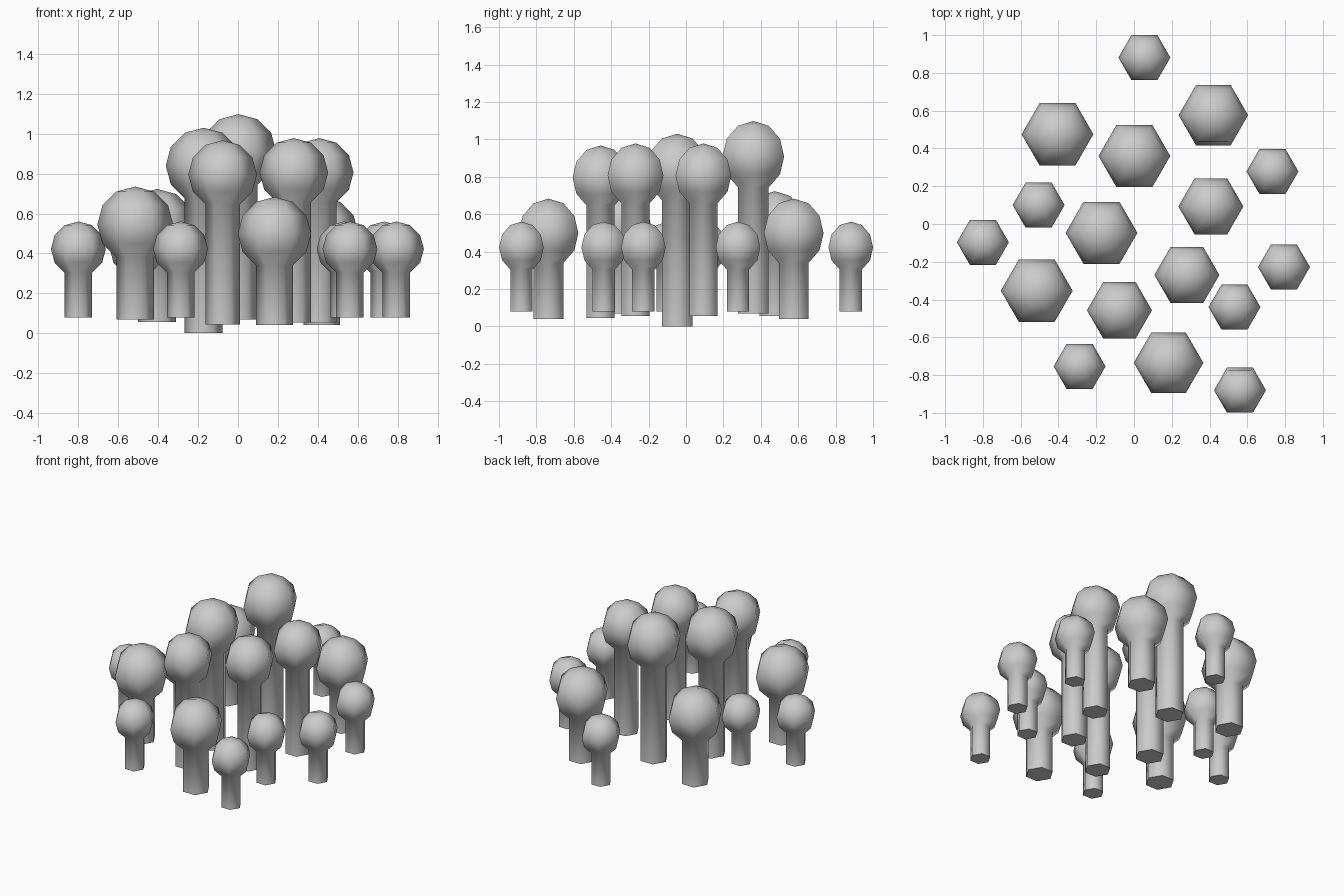
import bpy, bmesh
from math import sin, cos, radians

if "Cube" in bpy.data.objects:
    bpy.data.objects.remove(bpy.data.objects["Cube"])

SIDES = 6

# Each kind: head radius and z of its top above the foot
KINDS = {
    "tall_tree": (0.190, 1.03),
    "slim_tree": (0.172, 0.923),
    "broad_tree": (0.190, 0.667),
    "round_tree": (0.184, 0.643),
    "small_tree": (0.1375, 0.48),
}

# kind, x, y, z of the foot
TREES = [
    ("tall_tree", -0.172, -0.047, 0.0), ("tall_tree", 0.002, 0.36, 0.068),
    ("slim_tree", -0.077, -0.457, 0.044), ("slim_tree", 0.28, -0.27, 0.055),
    ("slim_tree", 0.407, 0.093, 0.055),
    ("broad_tree", -0.515, -0.353, 0.068), ("broad_tree", -0.405, 0.475, 0.056),
    ("round_tree", 0.183, -0.735, 0.04), ("round_tree", 0.42, 0.576, 0.04),
    ("small_tree", 0.055, 0.881, 0.08), ("small_tree", 0.733, 0.278, 0.08),
    ("small_tree", -0.505, 0.10, 0.08), ("small_tree", -0.80, -0.097, 0.08),
    ("small_tree", 0.794, -0.228, 0.08), ("small_tree", 0.532, -0.44, 0.08),
    ("small_tree", -0.288, -0.754, 0.08), ("small_tree", 0.561, -0.88, 0.08),
]


def tree_mesh(name, r, top):
    """Hexagonal trunk running into a six-sided ball, as one turned skin."""
    bm = bmesh.new()
    centre = top - r
    profile = [(r / 2, 0.0)]
    profile += [(r * cos(radians(a)), centre + r * sin(radians(a)))
                for a in (-60, -30, 0, 30, 60)]
    rings = [[bm.verts.new((pr * cos(radians(60 * k)), pr * sin(radians(60 * k)), z))
              for k in range(SIDES)] for pr, z in profile]
    for low, high in zip(rings, rings[1:]):
        for k in range(SIDES):
            n = (k + 1) % SIDES
            bm.faces.new((low[k], low[n], high[n], high[k]))
    # Foot cap and crown
    bm.faces.new(rings[0][::-1])
    tip = bm.verts.new((0, 0, top))
    for k in range(SIDES):
        bm.faces.new((rings[-1][k], rings[-1][(k + 1) % SIDES], tip))
    mesh = bpy.data.meshes.new(name)
    bm.to_mesh(mesh)
    bm.free()
    # Smooth sides, sharp foot edge
    mesh.shade_smooth()
    mesh.set_sharp_from_angle(angle=radians(65))
    return mesh


meshes = {kind: tree_mesh(kind, *size) for kind, size in KINDS.items()}
for kind, x, y, z in TREES:
    tree = bpy.data.objects.new(kind, meshes[kind])
    tree.location = (x, y, z)
    bpy.context.collection.objects.link(tree)
